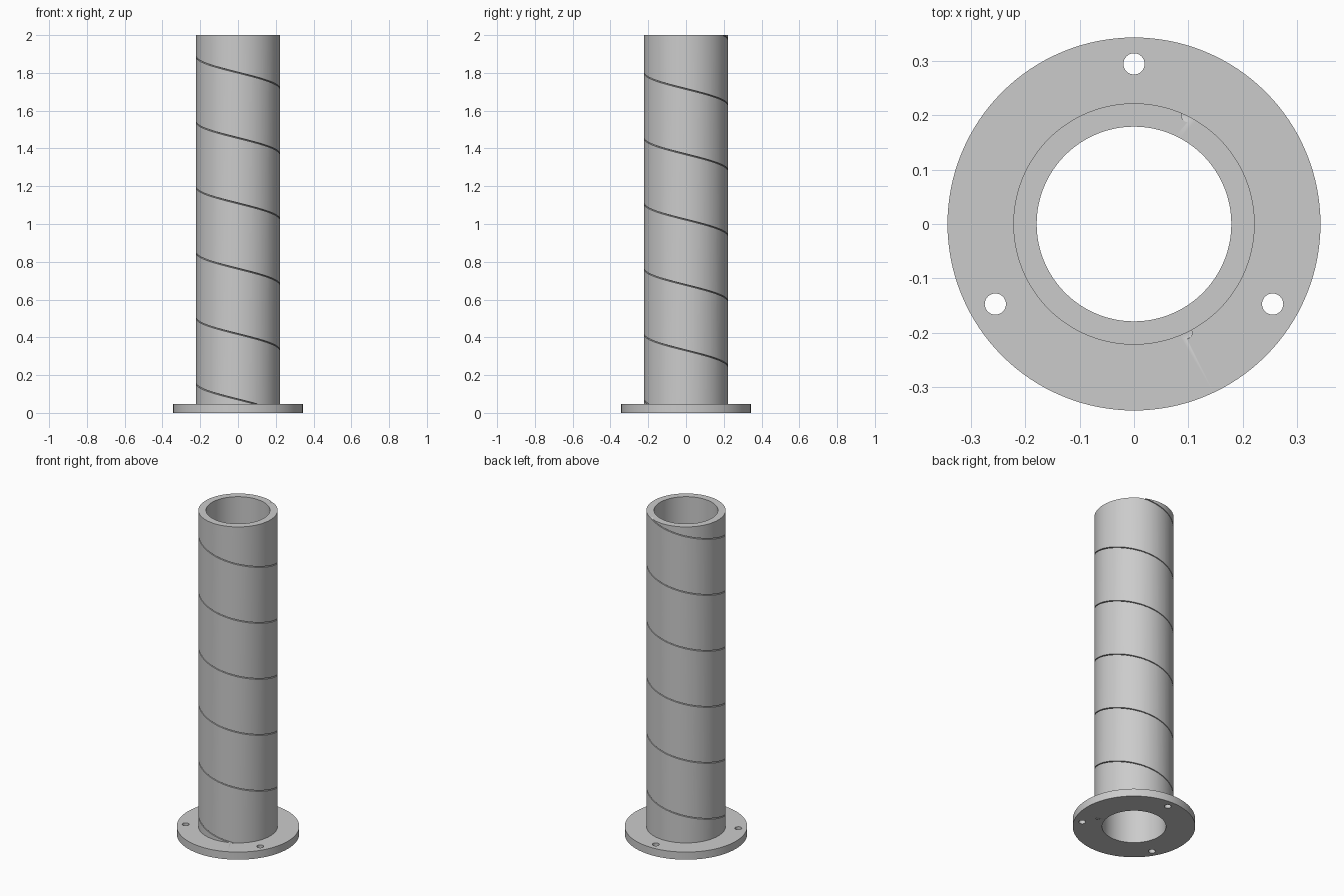
import bpy, bmesh
from math import pi, tau, sin, cos, radians
from mathutils import Vector

cube = bpy.data.objects.get("Cube")
if cube:
    bpy.data.objects.remove(cube, do_unlink=True)

# Main dimensions
BORE, TUBE, FLANGE = 0.179, 0.222, 0.343
THICK, HEIGHT = 0.047, 2.0
PITCH, GROOVE = 0.346, 0.0115

grey = bpy.data.materials.new("plain grey")
grey.use_nodes = True
grey.diffuse_color = (0.6, 0.6, 0.6, 1)
grey.node_tree.nodes["Principled BSDF"].inputs["Base Color"].default_value = (0.6, 0.6, 0.6, 1)


def skin(name, rings, cyclic):
    """Join closed rings of points into a solid, looped or capped at the ends."""
    bm = bmesh.new()
    loops = [[bm.verts.new(p) for p in ring] for ring in rings]
    pairs = list(zip(loops, loops[1:]))
    if cyclic:
        pairs.append((loops[-1], loops[0]))
    for a, b in pairs:
        for i in range(len(a)):
            j = (i + 1) % len(a)
            bm.faces.new((a[i], a[j], b[j], b[i]))
    if not cyclic:
        bm.faces.new(loops[0])
        bm.faces.new(loops[-1])
    bmesh.ops.recalc_face_normals(bm, faces=bm.faces)
    mesh = bpy.data.meshes.new(name)
    bm.to_mesh(mesh)
    bm.free()
    mesh.materials.append(grey)
    obj = bpy.data.objects.new(name, mesh)
    bpy.context.collection.objects.link(obj)
    return obj


def circle(centre, radius, sides, turn=0.0):
    return [centre + Vector((radius * cos(turn + tau * i / sides),
                             radius * sin(turn + tau * i / sides), 0)) for i in range(sides)]


def cut(target, cutter):
    cutter.hide_render = True
    mod = target.modifiers.new("cut", 'BOOLEAN')
    mod.operation, mod.solver, mod.object = 'DIFFERENCE', 'EXACT', cutter
    bpy.ops.object.select_all(action='DESELECT')
    target.select_set(True)
    bpy.context.view_layer.objects.active = target
    bpy.ops.object.modifier_apply(modifier=mod.name)
    bpy.data.objects.remove(cutter, do_unlink=True)


# Tube and flange, turned as one piece
profile = [(BORE, 0), (FLANGE, 0), (FLANGE, THICK), (TUBE, THICK), (TUBE, HEIGHT), (BORE, HEIGHT)]
SEGMENTS = 128
body = skin("flanged_tube",
            [[(r * cos(tau * s / SEGMENTS), r * sin(tau * s / SEGMENTS), z) for r, z in profile]
             for s in range(SEGMENTS)], True)

# Three bolt holes through the flange
for k in range(3):
    a = pi / 2 + k * tau / 3
    x, y = 0.2945 * cos(a), 0.2945 * sin(a)
    cut(body, skin("bolt_hole_cutter",
                   [circle(Vector((x, y, z)), 0.0195, 32) for z in (-0.1, 0.1)], False))

# Helical groove: a flat circle swept round the tube, running out at both ends
STEPS = 100
rings = []
z = -0.04
while z < HEIGHT + 0.04:
    a = (0.331 - z) / PITCH * tau
    rings.append(circle(Vector((TUBE * cos(a), TUBE * sin(a), z)), GROOVE, 16, a + 0.1))
    z += PITCH / STEPS
cut(body, skin("groove_cutter", rings, False))

# Smooth walls, crisp rims
body.select_set(True)
bpy.context.view_layer.objects.active = body
bpy.ops.object.shade_smooth_by_angle(angle=radians(30))
